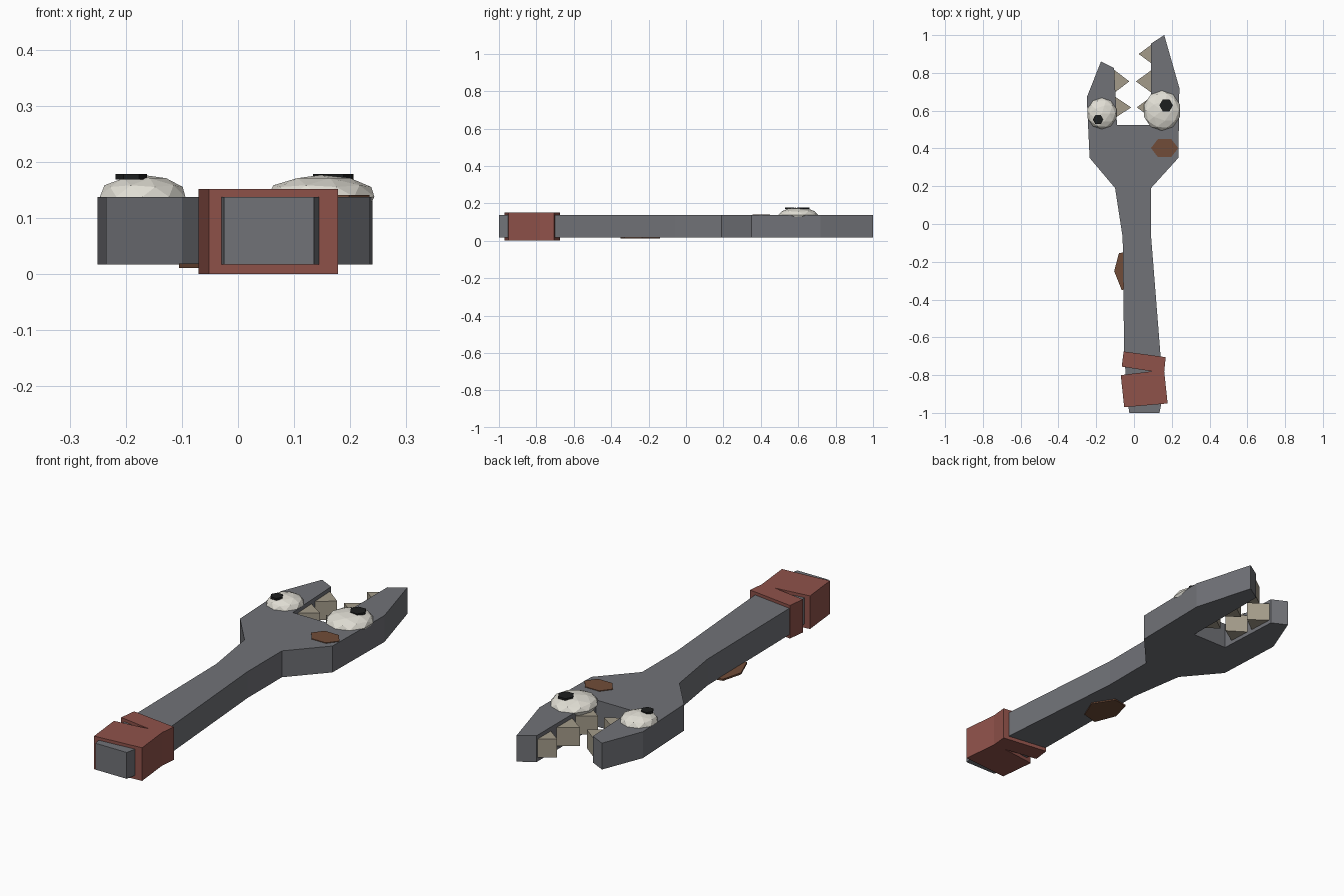
import bpy, bmesh, math
from mathutils import Matrix

if "Cube" in bpy.data.objects:
    bpy.data.objects.remove(bpy.data.objects["Cube"])


def material(name, rgb):
    m = bpy.data.materials.new(name)
    m.diffuse_color = (*rgb, 1)
    m.use_nodes = True
    m.node_tree.nodes["Principled BSDF"].inputs["Base Color"].default_value = m.diffuse_color
    return m


STEEL = material("steel grey", (0.165, 0.17, 0.187))
WRAP = material("red wrap", (0.275, 0.084, 0.068))
TOOTH = material("tooth bone", (0.37, 0.33, 0.255))
RUST = material("rust brown", (0.165, 0.073, 0.04))
WHITE = material("eye white", (0.75, 0.73, 0.66))
BLACK = material("pupil black", (0.012, 0.013, 0.013))


def finish(bm, name, mat):
    bmesh.ops.recalc_face_normals(bm, faces=bm.faces)
    me = bpy.data.meshes.new(name)
    bm.to_mesh(me)
    bm.free()
    me.materials.append(mat)
    ob = bpy.data.objects.new(name, me)
    bpy.context.collection.objects.link(ob)
    return ob


def prism(name, pts, z0, z1, mat):
    """Extrude a flat outline from z0 up to z1."""
    bm = bmesh.new()
    face = bm.faces.new([bm.verts.new((x, y, z0)) for x, y in pts])
    ext = bmesh.ops.extrude_face_region(bm, geom=[face])["geom"]
    top = [v for v in ext if isinstance(v, bmesh.types.BMVert)]
    bmesh.ops.translate(bm, verts=top, vec=(0, 0, z1 - z0))
    return finish(bm, name, mat)


def hexagon(x, y, rx, ry):
    return [(x + rx * math.cos(i * math.pi / 3),
             y + ry * math.sin(i * math.pi / 3) / 0.866) for i in range(6)]


# wrench body: handle, head and two uneven jaws
prism("wrench_body", [
    (-0.025, -1), (0.135, -1), (0.145, -0.95), (0.14, -0.69), (0.09, -0.06),
    (0.09, 0.19), (0.235, 0.35), (0.24, 0.72), (0.16, 1), (0.09, 0.955),
    (0.09, 0.525), (-0.09, 0.525), (-0.105, 0.825), (-0.175, 0.86),
    (-0.25, 0.67), (-0.235, 0.35), (-0.10, 0.19), (-0.06, -0.07),
    (-0.052, -0.69), (-0.032, -0.95)], 0.017, 0.138, STEEL)

# cloth wrap with a notch between its two turns
prism("handle_wrap", [
    (-0.055, -0.675), (0.168, -0.705), (0.16, -0.78), (0.178, -0.95),
    (-0.052, -0.97), (-0.07, -0.80), (0.095, -0.78), (-0.065, -0.755)],
    0.0, 0.152, WRAP)

# teeth: triangular wedges (jaw x, tip x, low y, high y)
for i, (bx, tx, y0, y1) in enumerate([
        (-0.11, -0.025, 0.69, 0.82), (-0.11, -0.015, 0.555, 0.68),
        (0.10, 0.025, 0.845, 0.955), (0.10, 0.01, 0.69, 0.82),
        (0.10, 0.015, 0.555, 0.68)]):
    prism(f"tooth_{i + 1}", [(bx, y0), (tx, (y0 + y1) / 2), (bx, y1)],
          0.035, 0.12, TOOTH)

# eyes: flattened faceted balls with hexagonal pupils
for side, ex, ey, rx, ry, px, py, pr in [
        ("left", -0.17, 0.585, 0.08, 0.083, -0.19, 0.553, 0.028),
        ("right", 0.148, 0.6, 0.1, 0.106, 0.17, 0.628, 0.036)]:
    bm = bmesh.new()
    bmesh.ops.create_icosphere(
        bm, subdivisions=2, radius=1,
        matrix=Matrix.Translation((ex, ey, 0.138))
        @ Matrix.Diagonal((rx, ry, 0.039, 1)))
    finish(bm, f"{side}_eye", WHITE)
    prism(f"{side}_pupil", hexagon(px, py, pr, pr * 0.87), 0.169, 0.1785, BLACK)

# rust patches: one on the head top, one under the handle
prism("rust_patch_top", hexagon(0.162, 0.402, 0.072, 0.047), 0.136, 0.141, RUST)
prism("rust_patch_under", [
    (-0.105, -0.25), (-0.08, -0.155), (-0.01, -0.14),
    (0.05, -0.235), (0.01, -0.33), (-0.065, -0.35)], 0.011, 0.019, RUST)
